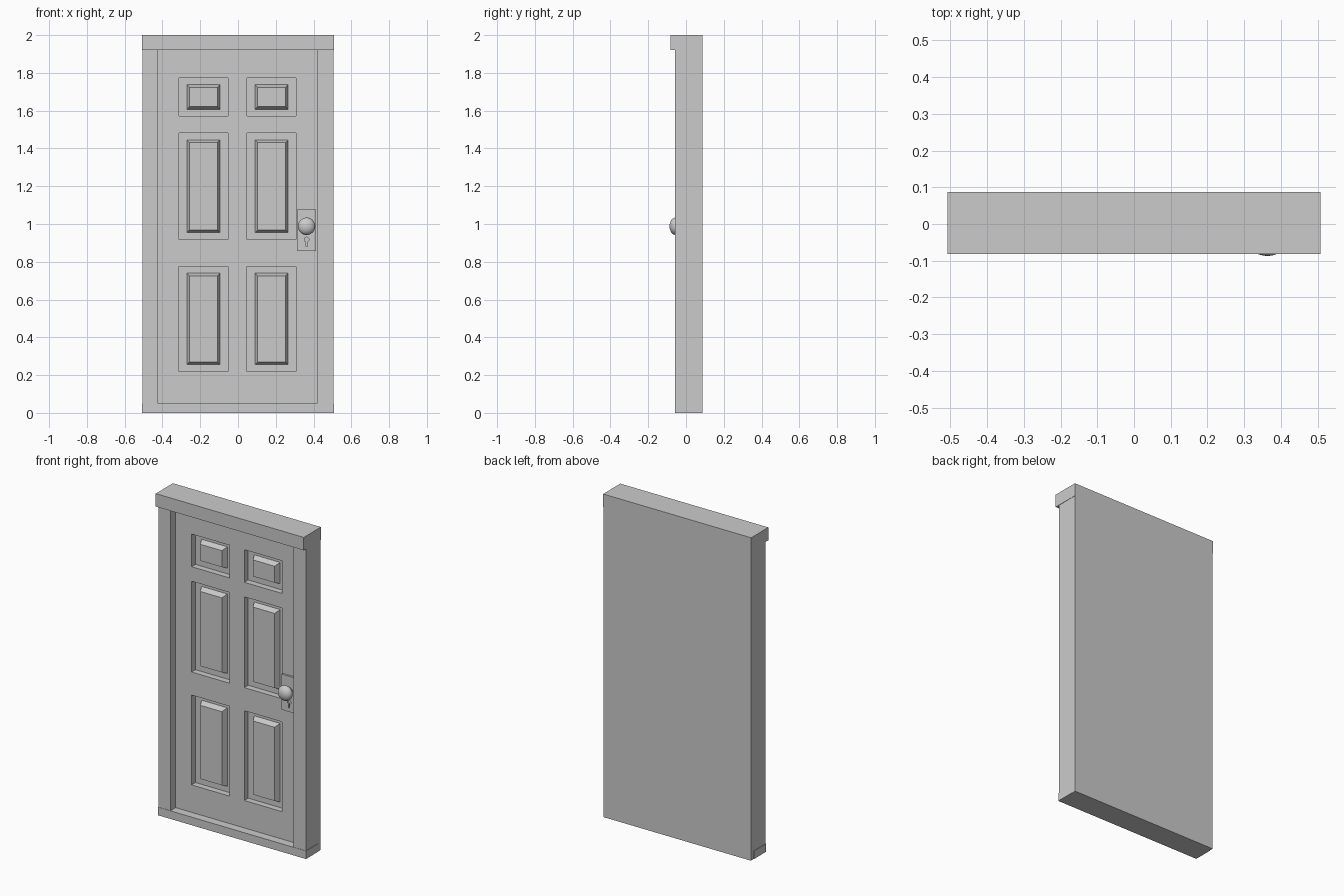
import bpy, bmesh, math

if "Cube" in bpy.data.objects:
    bpy.data.objects.remove(bpy.data.objects["Cube"])

LEAF_Y = -0.007   # front face of the door leaf
BACK_Y = 0.087    # flat rear face


def finish(name, bm):
    bmesh.ops.recalc_face_normals(bm, faces=bm.faces[:])
    mesh = bpy.data.meshes.new(name)
    bm.to_mesh(mesh)
    bm.free()
    obj = bpy.data.objects.new(name, mesh)
    bpy.context.collection.objects.link(obj)
    return obj


def prism(name, points, vec):
    bm = bmesh.new()
    face = bm.faces.new([bm.verts.new(p) for p in points])
    top = bmesh.ops.extrude_face_region(bm, geom=[face], use_keep_orig=True)["geom"]
    bmesh.ops.translate(bm, vec=vec, verts=[v for v in top if isinstance(v, bmesh.types.BMVert)])
    return finish(name, bm)


def box(name, x0, x1, y0, y1, z0, z1):
    return prism(name, [(x0, y0, z0), (x1, y0, z0), (x1, y1, z0), (x0, y1, z0)],
                 (0, 0, z1 - z0))


# Frame: U-shaped plan, two jambs joined by the solid back
plan = [(-0.505, -0.057), (-0.423, -0.057), (-0.423, 0.04), (0.419, 0.04),
        (0.419, -0.057), (0.505, -0.057), (0.505, BACK_Y), (-0.505, BACK_Y)]
prism("frame", [(x, y, 0) for x, y in plan], (0, 0, 2))

# Header and sill
box("header", -0.507, 0.507, -0.081, BACK_Y, 1.92, 2.0)
box("sill", -0.507, 0.507, -0.059, 0.06, 0, 0.05)

# Door leaf: a grid of stiles and rails with six raised panels
xs = [-0.423, -0.313, -0.053, 0.048, 0.308, 0.419]
zs = [0.05, 0.22, 0.776, 0.919, 1.481, 1.571, 1.773, 1.92]
bm = bmesh.new()


def ring(x0, x1, z0, z1, dx, dz, y):
    return [bm.verts.new((x, y, z)) for x, z in
            ((x0 + dx, z0 + dz), (x1 - dx, z0 + dz), (x1 - dx, z1 - dz), (x0 + dx, z1 - dz))]


for i in range(len(xs) - 1):
    for k in range(len(zs) - 1):
        cell = (xs[i], xs[i + 1], zs[k], zs[k + 1])
        last = ring(*cell, 0, 0, LEAF_Y)
        if i % 2 and k % 2:
            for dx, dz, y in ((0, 0, 0.031), (0.042, 0.035, 0.031), (0.056, 0.05, -0.002)):
                new = ring(*cell, dx, dz, y)
                for a in range(4):
                    b = (a + 1) % 4
                    bm.faces.new((last[a], last[b], new[b], new[a]))
                last = new
        bm.faces.new(last)
bmesh.ops.remove_doubles(bm, verts=bm.verts[:], dist=0.0001)
leaf = finish("door_leaf", bm)
if min(leaf.data.polygons, key=lambda p: p.center.z).normal.y > 0:
    leaf.data.flip_normals()

# Lock plate with keyhole
KX, KZ = 0.363, 0.988
plate = box("lock_plate", 0.313, 0.413, -0.019, 0.0, 0.858, 1.078)
hole = [(KX - 0.004, -0.03, 0.882), (KX + 0.004, -0.03, 0.882)]
for a in range(13):
    t = math.radians(-70 + a * 320 / 12)
    hole.append((KX + 0.0125 * math.cos(t), -0.03, 0.918 + 0.0125 * math.sin(t)))
hole = [p for p in hole if not (abs(p[0] - KX) < 0.004 and 0.89 < p[2] < 0.91)]
cutter = prism("keyhole_cutter", hole, (0, 0.02, 0))
cutter.hide_render = True
cutter.hide_set(True)
cut = plate.modifiers.new("keyhole", 'BOOLEAN')
cut.operation = 'DIFFERENCE'
cut.object = cutter

# Knob: stem and flattened ball, turned around the y axis
profile = [(0.024, -0.012), (0.024, -0.021), (0.019, -0.027)]
for a in range(11):
    t = math.radians(-60 + a * 15)
    profile.append((0.046 * math.cos(t), -0.056 - 0.031 * math.sin(t)))
bm = bmesh.new()
verts = [bm.verts.new((KX + r, y, KZ)) for r, y in profile]
edges = [bm.edges.new(pair) for pair in zip(verts, verts[1:])]
bmesh.ops.spin(bm, geom=verts + edges, cent=(KX, 0, KZ), axis=(0, 1, 0),
               angle=math.tau, steps=32, use_merge=True)
bmesh.ops.remove_doubles(bm, verts=bm.verts[:], dist=0.0001)
knob = finish("knob", bm)
bpy.context.view_layer.objects.active = knob
knob.select_set(True)
bpy.ops.object.shade_smooth_by_angle(angle=math.radians(35))
